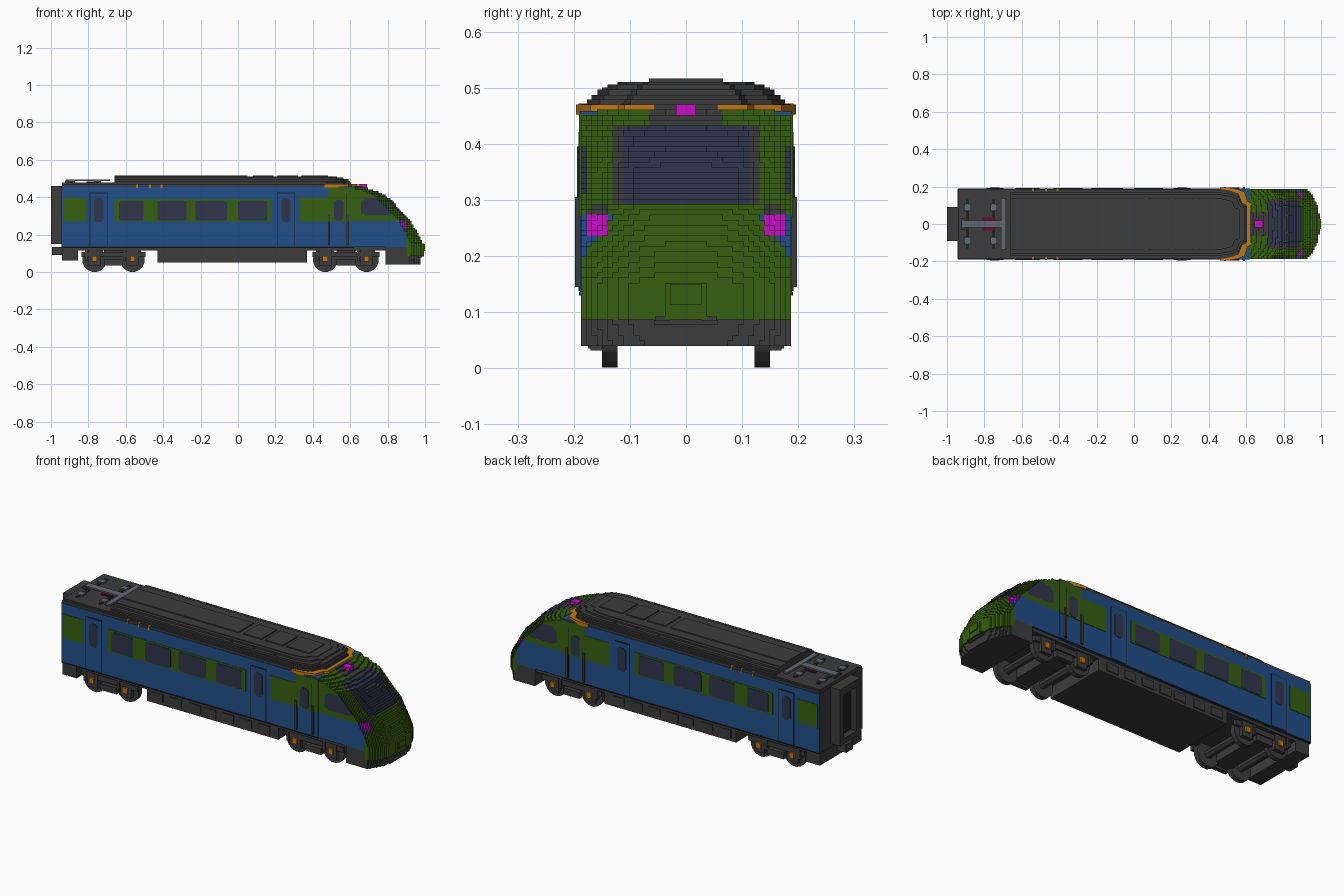
import bpy, bmesh, math
from mathutils import Vector

if "Cube" in bpy.data.objects:
    bpy.data.objects.remove(bpy.data.objects["Cube"], do_unlink=True)

PALETTE = {
    "dark_grey": (0.045, 0.045, 0.045), "blue": (0.015, 0.076, 0.25),
    "green": (0.036, 0.112, 0.005), "glass": (0.028, 0.036, 0.07),
    "orange": (0.55, 0.18, 0.008), "magenta": (0.58, 0.004, 0.58),
    "light_grey": (0.12, 0.135, 0.17), "dark_red": (0.12, 0.004, 0.03),
    "black": (0.015, 0.015, 0.015),
}
MATS = {}
for name, rgb in PALETTE.items():
    m = bpy.data.materials.new(name)
    m.use_nodes = True
    m.diffuse_color = (*rgb, 1)
    m.node_tree.nodes["Principled BSDF"].inputs["Base Color"].default_value = (*rgb, 1)
    MATS[name] = m


def finish(name, bm, *mats):
    bmesh.ops.recalc_face_normals(bm, faces=bm.faces)
    me = bpy.data.meshes.new(name)
    bm.to_mesh(me)
    bm.free()
    for m in mats:
        me.materials.append(MATS[m])
    ob = bpy.data.objects.new(name, me)
    bpy.context.collection.objects.link(ob)
    return ob


def prism(name, pts, a, b, mat, axis="z"):
    """Extrude a 2D outline: xy along z, or xz along y."""
    put = (lambda p, t: (p[0], p[1], t)) if axis == "z" else (lambda p, t: (p[0], t, p[1]))
    bm = bmesh.new()
    lo = [bm.verts.new(put(p, a)) for p in pts]
    hi = [bm.verts.new(put(p, b)) for p in pts]
    bm.faces.new(lo)
    bm.faces.new(hi)
    for i in range(len(pts)):
        j = (i + 1) % len(pts)
        bm.faces.new((lo[i], lo[j], hi[j], hi[i]))
    return finish(name, bm, mat)


def box(name, x, y, z, mat):
    return prism(name, [(x[0], y[0]), (x[1], y[0]), (x[1], y[1]), (x[0], y[1])], z[0], z[1], mat)


def both(name, x, y, z, mat):
    """Box on both sides of the train."""
    for side, s in (("right", -1), ("left", 1)):
        box(f"{side}_{name}", x, sorted((s * y[0], s * y[1])), z, mat)


def window(name, x, z, out, mat, c=0.012):
    """Plate with cut corners on both sides."""
    pts = [(x[0] + c, z[0]), (x[1] - c, z[0]), (x[1], z[0] + c), (x[1], z[1] - c),
           (x[1] - c, z[1]), (x[0] + c, z[1]), (x[0], z[1] - c), (x[0], z[0] + c)]
    for side, s in (("right", -1), ("left", 1)):
        prism(f"{side}_{name}", pts, s * (out - 0.006), s * out, mat, "y")


# Body shell and rear wall
box("body", (-0.94, 0.62), (-0.189, 0.189), (0.13, 0.458), "blue")
box("floor", (-0.93, 0.79), (-0.178, 0.178), (0.115, 0.134), "dark_grey")
box("rear_wall", (-0.944, -0.938), (-0.187, 0.187), (0.13, 0.458), "dark_grey")

# Green side panels
for n, x, z in (("rear_panel", (-0.935, -0.81), (0.27, 0.4)),
                ("window_band", (-0.66, 0.18), (0.27, 0.39)),
                ("front_panel", (0.33, 0.485), (0.27, 0.4)),
                ("cab_panel", (0.485, 0.621), (0.27, 0.452))):
    both(n, x, (0.184, 0.191), z, "green")

# Passenger windows
for i, x in enumerate(((-0.635, -0.505), (-0.43, -0.275), (-0.227, -0.06), (0.0, 0.155))):
    window(f"window_{i}", x, (0.275, 0.381), 0.193, "glass", 0.008)

# Doors with a dark seam and a rounded window
for n, x in (("rear_door", -0.744), ("front_door", 0.257)):
    both(n + "_seam", (x - 0.049, x + 0.049), (0.184, 0.1905), (0.14, 0.425), "black")
    both(n, (x - 0.045, x + 0.045), (0.185, 0.192), (0.138, 0.421), "blue")
    window(n + "_glass", (x - 0.025, x + 0.025), (0.267, 0.395), 0.194, "glass")
window("cab_door_glass", (0.513, 0.563), (0.275, 0.385), 0.194, "glass")
both("cab_door_seam", (0.58, 0.584), (0.185, 0.192), (0.14, 0.42), "black")
for i, x in enumerate((0.487, 0.588)):
    both(f"handrail_{i}", (x - 0.006, x + 0.006), (0.187, 0.198), (0.145, 0.305), "dark_grey")
both("sill_line", (-0.94, 0.62), (0.185, 0.1905), (0.13, 0.136), "black")


# Stepped roof, each tier with a tapered front
def roof_tier(name, x0, xf, w, z, mat="dark_grey"):
    half = [(x0, w), (xf - 0.13, w), (xf - 0.08, w * 0.95), (xf - 0.04, w * 0.87),
            (xf - 0.025, w * 0.62), (xf, w * 0.56)]
    prism(name, half + [(x, -y) for x, y in reversed(half)], z[0], z[1], mat)


roof_tier("orange_band", 0.46, 0.632, 0.196, (0.452, 0.47), "orange")
roof_tier("roof_base", -0.94, 0.6, 0.186, (0.455, 0.471), "dark_grey")
roof_tier("roof_edge", -0.94, 0.603, 0.176, (0.455, 0.4785), "dark_grey")
for i, (xf, w, z) in enumerate(((0.6, 0.168, 0.487), (0.59, 0.158, 0.497),
                               (0.565, 0.14, 0.506), (0.53, 0.122, 0.51))):
    roof_tier(f"roof_tier_{i}", -0.66, xf, w, (0.47, z))
for i, x in enumerate(((-0.66, 0.05), (0.08, 0.19), (0.21, 0.32), (0.34, 0.48))):
    box(f"roof_hatch_{i}", x, (-0.066, 0.066), (0.505, 0.516), "dark_grey")
for i, x in enumerate((0.065, 0.2, 0.33)):
    box(f"roof_rib_{i}", (x - 0.006, x + 0.006), (-0.15, 0.15), (0.47, 0.5), "dark_grey")
for i, x in enumerate((-0.54, -0.47, -0.41)):
    both(f"roof_marker_{i}", (x - 0.005, x + 0.005), (0.17, 0.192), (0.45, 0.472), "orange")

# Current collector on the rear roof
box("collector_arm", (-0.92, -0.69), (-0.02, 0.02), (0.486, 0.494), "light_grey")
box("collector_bar", (-0.712, -0.685), (-0.135, 0.135), (0.486, 0.496), "light_grey")
box("collector_post", (-0.925, -0.905), (-0.03, 0.03), (0.47, 0.49), "dark_grey")
both("collector_spring", (-0.81, -0.74), (0.02, 0.034), (0.475, 0.485), "dark_red")
for i, x in enumerate((-0.89, -0.75)):
    both(f"insulator_{i}", (x - 0.018, x + 0.018), (0.072, 0.106), (0.47, 0.487), "light_grey")
    both(f"collector_base_{i}", (x - 0.008, x + 0.008), (0.02, 0.13), (0.47, 0.482), "black")

# Rear gangway, coupler and skirt
both("gangway_post", (-1.0, -0.94), (0.055, 0.09), (0.15, 0.46), "dark_grey")
box("gangway_top", (-1.0, -0.94), (-0.055, 0.055), (0.42, 0.46), "dark_grey")
box("gangway_step", (-1.0, -0.94), (-0.055, 0.055), (0.15, 0.18), "dark_grey")
box("gangway_door", (-0.965, -0.94), (-0.055, 0.055), (0.18, 0.42), "black")
box("rear_coupler", (-0.995, -0.93), (-0.03, 0.03), (0.09, 0.135), "dark_grey")
box("rear_skirt", (-0.94, -0.855), (-0.18, 0.18), (0.062, 0.14), "dark_grey")

# Underfloor equipment
box("equipment_case", (-0.43, 0.37), (-0.178, 0.178), (0.052, 0.125), "dark_grey")
for i, x in enumerate((-0.4, -0.29, -0.17, -0.08, 0.03, 0.14, 0.25)):
    both(f"equipment_hatch_{i}", (x, x + 0.07), (0.175, 0.183), (0.068, 0.112), "dark_grey")


# Bogies: wheels, axles, side frames and axle boxes
def cylinder_y(name, x, z, r, y, mat, sides=16):
    prism(name, [(x + r * math.cos(a), z + r * math.sin(a))
                 for a in (2 * math.pi * (i + 0.5) / sides for i in range(sides))], y[0], y[1], mat, "y")


for n, xs in (("rear", (-0.767, -0.564)), ("front", (0.467, 0.687))):
    mid = sum(xs) / 2
    for i, x in enumerate(xs):
        cylinder_y(f"{n}_axle_{i}", x, 0.066, 0.022, (-0.13, 0.13), "dark_grey", 8)
        for s, t in (("right", -1), ("left", 1)):
            cylinder_y(f"{n}_{s}_wheel_{i}", x, 0.066, 0.066, (t * 0.122, t * 0.15), "dark_grey")
        both(f"{n}_axle_frame_{i}", (x - 0.032, x + 0.032), (0.15, 0.17), (0.032, 0.12), "dark_grey")
        both(f"{n}_axle_box_{i}", (x - 0.014, x + 0.014), (0.165, 0.18), (0.056, 0.086), "orange")
        both(f"{n}_spring_{i}", (x - 0.05, x - 0.036), (0.15, 0.175), (0.06, 0.125), "dark_grey")
    both(f"{n}_side_frame", (xs[0] - 0.07, xs[1] + 0.07), (0.15, 0.168), (0.08, 0.108), "dark_grey")
    both(f"{n}_lower_frame", (mid - 0.05, mid + 0.05), (0.15, 0.175), (0.035, 0.07), "dark_grey")
    box(f"{n}_cross_beam", (mid - 0.05, mid + 0.05), (-0.15, 0.15), (0.045, 0.125), "dark_grey")

# Stepped nose made of small cubes under a curved profile
PROFILE = ((0.0, 0.97), (0.08, 0.98), (0.09, 0.99), (0.15, 0.99), (0.2, 0.965), (0.28, 0.92),
           (0.335, 0.865), (0.375, 0.83), (0.41, 0.79), (0.435, 0.73), (0.46, 0.65), (0.475, 0.61))
NOSE_MATS = ("dark_grey", "blue", "green", "glass", "magenta")
X0, Z0, V = 0.62, 0.04, 0.00935
NX, NY, NZ = 41, 40, 46


def front_x(z):
    for (a, xa), (b, xb) in zip(PROFILE, PROFILE[1:]):
        if z <= b:
            return xa + (xb - xa) * (z - a) / (b - a)
    return 0


def centre(i, j, k):
    return X0 + (i + 0.5) * V, (j + 0.5 - NY / 2) * V, Z0 + (k + 0.5) * V


def solid(i, j, k):
    if not (0 <= i < NX and 0 <= j < NY and 0 <= k < NZ):
        return False
    x, y, z = centre(i, j, k)
    if z < 0.13 and x < 0.79:
        return False
    return x < front_x(z) - 0.065 * (abs(y) / 0.187) ** 3


def nose_colour(x, y, z):
    w = abs(y)
    if z < 0.085 or (z < 0.13 and x < 0.9):
        return 0
    if w < 0.131 and 0.29 < z < 0.43 and x > 0.7:
        return 3 if w < 0.112 else 0
    if 0.138 < w < 0.173 and 0.235 < z < 0.29 and x > 0.86:
        return 4 if z < 0.27 else 0
    if w < 0.066 and z > 0.435:
        return 0
    if w > 0.176 and 0.66 < x < 0.84 and 0.302 < z < 0.392 \
            and ((x - 0.745) / 0.095) ** 2 + ((z - 0.347) / 0.055) ** 2 < 1.1:
        return 3
    if x < 0.9 and z < 0.27 and w > 0.13:
        return 1
    return 2


bm = bmesh.new()
grid = {}


def corner(c):
    if c not in grid:
        grid[c] = bm.verts.new((X0 + c[0] * V, (c[1] - NY / 2) * V, Z0 + c[2] * V))
    return grid[c]


for i in range(NX):
    for j in range(NY):
        for k in range(NZ):
            if not solid(i, j, k):
                continue
            for ax in range(3):
                for d in (0, 1):
                    nb = [i, j, k]
                    nb[ax] += 2 * d - 1
                    if solid(*nb):
                        continue
                    u, v = (ax + 1) % 3, (ax + 2) % 3
                    quad = []
                    for du, dv in ((0, 0), (1, 0), (1, 1), (0, 1)):
                        c = [i, j, k]
                        c[ax] += d
                        c[u] += du
                        c[v] += dv
                        quad.append(corner(tuple(c)))
                    f = bm.faces.new(quad if d else quad[::-1])
                    f.material_index = nose_colour(*centre(i, j, k))
finish("nose", bm, *NOSE_MATS)

# Nose details
box("top_lamp", (0.645, 0.69), (-0.018, 0.018), (0.45, 0.47), "magenta")
box("coupler_hatch", (0.985, 1.0), (-0.028, 0.028), (0.113, 0.15), "green")
both("nose_vent", (0.98, 0.994), (0.028, 0.055), (0.084, 0.092), "dark_grey")
